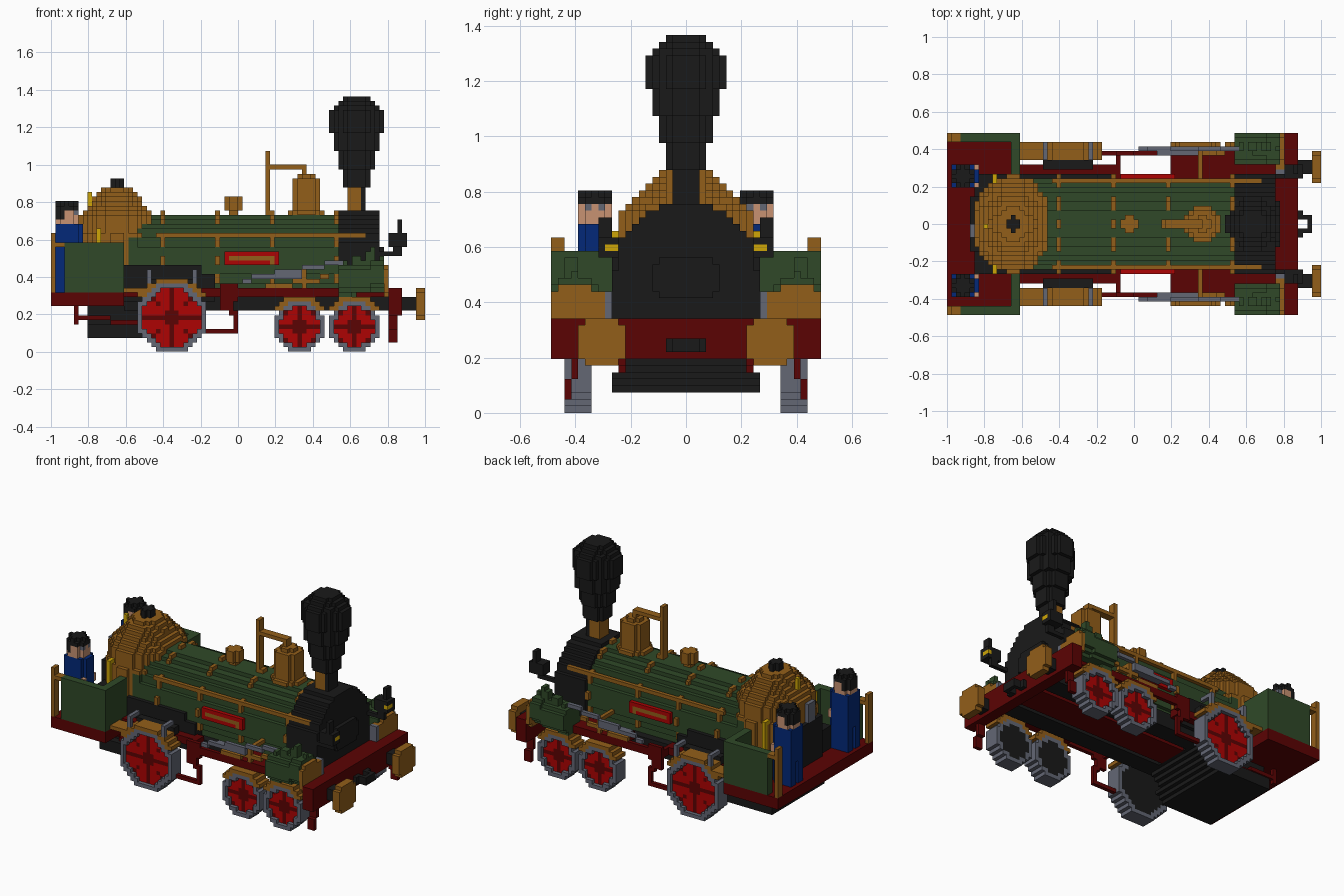
import bpy, bmesh
from math import hypot
from mathutils import Vector

cube = bpy.data.objects.get("Cube")
if cube:
    bpy.data.objects.remove(cube)

U = 2 / 82  # edge length of one block
COLOURS = {
    "black": (0.010, 0.010, 0.010), "green": (0.029, 0.066, 0.021),
    "brass": (0.29, 0.113, 0.010), "dark_red": (0.105, 0.001, 0.001),
    "red": (0.42, 0.001, 0.001), "grey": (0.125, 0.135, 0.175),
    "blue": (0.001, 0.022, 0.19), "skin": (0.58, 0.29, 0.17),
    "yellow": (0.62, 0.38, 0.002),
}
MATS = {}
for label, rgb in COLOURS.items():
    m = bpy.data.materials.new(label)
    m.use_nodes = True
    m.diffuse_color = (*rgb, 1)
    m.node_tree.nodes["Principled BSDF"].inputs["Base Color"].default_value = (*rgb, 1)
    MATS[label] = m

AXES = [Vector(a) for a in ((1, 0, 0), (0, 1, 0), (0, 0, 1))]


def blocks(name, box, colour, rule=None, mirror=False):
    """Fill a box with blocks; rule(x, y, z) gives a colour, True or False."""
    x0, x1, y0, y1, z0, z1 = box
    cells = {}
    for x in range(x0, x1):
        for y in range(y0, y1):
            for z in range(z0, z1):
                c = rule(x + .5, y + .5, z + .5) if rule else True
                if c:
                    c = colour if c is True else c
                    cells[x, y, z] = c
                    if mirror:
                        cells[x, -y - 1, z] = c
    names = sorted(set(cells.values()))
    bm = bmesh.new()
    verts = {}

    def vert(p):
        key = tuple(int(round(q)) for q in p)
        if key not in verts:
            verts[key] = bm.verts.new(Vector(key) * U)
        return verts[key]

    for cell, c in cells.items():
        for i in range(3):
            u, v = AXES[(i + 1) % 3], AXES[(i + 2) % 3]
            for s in (0, 1):
                near = list(cell)
                near[i] += 2 * s - 1
                if tuple(near) in cells:
                    continue
                p = Vector(cell) + AXES[i] * s
                ring = [p, p + u, p + u + v, p + v]
                f = bm.faces.new([vert(q) for q in (ring if s else ring[::-1])])
                f.material_index = names.index(c)
    mesh = bpy.data.meshes.new(name)
    bm.to_mesh(mesh)
    bm.free()
    for n in names:
        mesh.materials.append(MATS[n])
    bpy.context.collection.objects.link(bpy.data.objects.new(name, mesh))


def turned(name, cx, z0, steps, colour, squash=1.0, rule=None):
    """Upright stepped body on the centre line; steps are (height, radius)."""
    radii = [r for h, r in steps for _ in range(h)]
    w = int(max(radii) + 1)

    def inside(x, y, z):
        hit = hypot((x - cx) / squash, y) <= radii[int(z - z0)] + .1
        return hit and (rule(x, y, z) if rule else True)
    blocks(name, (int(cx) - w - 1, int(cx) + w + 1, -w, w, z0, z0 + len(radii)), colour, inside)


def tube(r, cy, cz):
    return lambda x, y, z: hypot(y - cy, z - cz) <= r + .1


# Boiler with bands, handrails and side plates
blocks("boiler", (-22, 22, -10, 10, 10, 30), "green", tube(10, 0, 20))
for i, bx in enumerate((-17, -5, 7, 21)):
    blocks(f"boiler_band_{i}", (bx, bx + 1, -11, 11, 15, 31), "brass",
           lambda x, y, z: 9.5 < hypot(y, z - 20) < 10.6)
blocks("handrail", (-18, 28, 9, 10, 25, 26), "brass", mirror=True)
blocks("side_plate", (-3, 9, 10, 11, 19, 22), "red",
       lambda x, y, z: "brass" if 20 < z < 21 and -2 < x < 8 else True, mirror=True)

# Smokebox, door and chimney
blocks("smokebox", (22, 31, -12, 12, 12, 31), "black",
       lambda x, y, z: hypot(y, z - 20) < 11.3 or (z < 18 and abs(y) < 11))
blocks("smokebox_door", (31, 32, -5, 5, 17, 23), "black",
       lambda x, y, z: hypot(y, (z - 20) * 1.5) < 5.2)
blocks("chimney_collar", (24, 28, -2, 2, 30, 36), "brass",
       lambda x, y, z: "black" if x > 27 else True)
turned("chimney", 26, 36, [(4, 3), (4, 4), (4, 5), (5, 6), (1, 5), (1, 4), (1, 3)], "black",
       rule=lambda x, y, z: abs(x - 26) + abs(y) < 7.6)

# Firebox, dome top and backhead
turned("firebox", -26.5, 15, [(11, 10.6), (4, 10), (1, 9), (1, 8), (1, 7), (1, 6), (1, 5), (1, 4)],
       "brass", .84, lambda x, y, z: "green" if z < 25 and x > -24 else True)
turned("firebox_cap", -26.5, 36, [(2, 1.5)], "black")
blocks("firebox_base", (-35, -5, -11, 11, 11, 19), "black",
       lambda x, y, z: x < -8 or z < 17)
blocks("ashpan", (-33, -11, -11, 11, 3, 11), "black",
       lambda x, y, z: x < -21 + z and (z < 6 or abs(y) < 9))
blocks("backhead", (-36, -34, -6, 6, 13, 24), "black")
blocks("gauge_pipe", (-36, -34, -3, 0, 24, 29), "grey")
blocks("whistle", (-33, -32, -1, 0, 28, 35), "yellow")
blocks("column", (-31, -30, 9, 11, 18, 27), "yellow", mirror=True)

# Steam dome, safety valve and steam pipe
turned("steam_dome", 15, 30, [(1, 4), (5, 3), (2, 3), (1, 2)], "brass")
turned("valve", -1, 30, [(1, 1), (3, 2)], "brass")
blocks("pipe_post", (6, 7, -1, 1, 30, 44), "brass")
blocks("pipe_arm", (7, 15, -1, 1, 40, 41), "brass")
blocks("pipe_drop", (14, 15, -1, 1, 38, 40), "brass")

# Frame, platforms and front beam
blocks("main_frame", (-25, 33, -10, 10, 9, 13), "black",
       lambda x, y, z: "dark_red" if abs(y) < 4 else z > 10 or abs(y) > 5)
blocks("rear_platform", (-25, -3, 10, 13, 12, 14), "dark_red", mirror=True)
blocks("rear_strip", (-20, -9, 12, 14, 14, 16), "black", mirror=True)
blocks("front_platform", (8, 33, 10, 16, 12, 14), "dark_red", mirror=True)
blocks("side_rail", (-3, 8, 15, 16, 12, 14), "dark_red", mirror=True)
blocks("rail_end", (-4, -3, 10, 16, 12, 14), "dark_red", mirror=True)
blocks("front_deck", (31, 36, -14, 14, 13, 14), "dark_red")
blocks("front_beam", (33, 36, -20, 20, 8, 14), "dark_red")
blocks("guard_iron", (33, 35, 16, 18, 2, 8), "dark_red",
       lambda x, y, z: (y > 17) == (z < 5), mirror=True)
blocks("buffer_stem", (36, 39, 11, 14, 9, 12), "black", mirror=True)
blocks("buffer_plate", (39, 41, 9, 16, 7, 14), "brass", tube(3.6, 12.5, 10.5), mirror=True)
blocks("coupling", (36, 39, -2, 2, 9, 11), "black",
       lambda x, y, z: x > 38 or abs(y) > 1)
blocks("coupling_plate", (36, 37, -3, 3, 9, 11), "black", lambda x, y, z: abs(y) > 2)

# Lanterns on brackets
blocks("lantern", (33, 37, 10, 13, 23, 26), "black",
       lambda x, y, z: "yellow" if x > 36 and y < 12 and 24 < z < 25 else True, mirror=True)
blocks("lantern_spike", (35, 36, 11, 13, 26, 29), "black", mirror=True)
blocks("lantern_bracket", (30, 36, 10, 11, 21, 23), "black",
       lambda x, y, z: z < 22 or x > 34, mirror=True)


# Wheels with spokes, and curved guards above them
def wheel(name, cx, r, guard_from):
    def rule(x, y, z):
        dx, dz = abs(x - cx), abs(z - r)
        d = hypot(dx, dz)
        if d > r + .15:
            return False
        if d > r - 1.15:
            return "grey"
        if y < 16:
            return "black"
        spoke = min(dx, dz) < .6 or (abs(dx - dz) < .6 and d > 3.5) or d < 1.6
        return y < 17 and ("dark_red" if spoke else "red")
    blocks(name, (int(cx - r), int(cx + r), 14, 18, 0, int(2 * r)), "red", rule, mirror=True)
    blocks(name + "_guard", (int(cx - r) - 2, int(cx + r) + 2, 14, 18, guard_from, int(2 * r) + 2),
           "brass", lambda x, y, z: r + .15 < hypot(x - cx, z - r) < r + 1.3, mirror=True)


wheel("driving_wheel", -14.5, 7.5, 12)
wheel("middle_wheel", 13.5, 5.5, 9)
wheel("leading_wheel", 25.5, 5.5, 9)
blocks("guard_tail", (-25, -21, 14, 18, 13, 14), "brass", mirror=True)
for i, gx in enumerate((-20, -10)):
    blocks(f"guard_bracket_{i}", (gx, gx + 1, 14, 18, 14, 18), "grey",
           lambda x, y, z: y > 17 or z > 17, mirror=True)


# Inclined cylinders with valve steps, rods and brackets
def cylinder_rule(x, y, z):
    if x > 32:
        return hypot(y - 16.5, z - 15.5) < 3.7 and "brass"
    return hypot(y - 16.5, z - 15.5 - (x - 22) * .15) < 3.6


blocks("cylinder", (22, 33, 13, 20, 12, 21), "green", cylinder_rule, mirror=True)
blocks("valve_steps", (23, 31, 16, 18, 18, 23), "green",
       lambda x, y, z: z < 20 + (x - 22) // 2.5 and int(x) % 3 > 0, mirror=True)
blocks("cylinder_bracket", (31, 33, 11, 14, 14, 18), "brass",
       lambda x, y, z: "grey" if y > 13 or y < 12 else True, mirror=True)
blocks("piston_rod", (1, 24, 16, 17, 14, 22), "grey",
       lambda x, y, z: int(z) == int(15.5 + x * .18), mirror=True)
blocks("valve_rod", (0, 20, 15, 16, 13, 17), "brass",
       lambda x, y, z: int(z) == int(13 + x * .17), mirror=True)
blocks("crosshead", (5, 14, 15, 17, 16, 17), "grey", mirror=True)
blocks("cross_pipe", (14, 15, 10, 16, 14, 18), "brass",
       lambda x, y, z: z > 17 or y > 15, mirror=True)
blocks("hanger", (-4, 0, 15, 16, 9, 15), "dark_red",
       lambda x, y, z: z > 11 or x < -1, mirror=True)
blocks("pump_pipe", (-8, 0, 15, 16, 4, 9), "dark_red",
       lambda x, y, z: z < 5 or x > -1 or (x > -2 and z > 8), mirror=True)
blocks("rear_pipe", (-36, -21, 9, 10, 6, 11), "dark_red",
       lambda x, y, z: x < -35 or int(z) == (7 if x < -28 else 6), mirror=True)

# Cab floor, walls and rear posts
blocks("cab_floor", (-41, -25, -20, 20, 10, 13), "dark_red")
blocks("cab_side", (-38, -25, 18, 20, 11, 24), "green", mirror=True)
blocks("cab_front", (-27, -25, 10, 18, 11, 24), "green", mirror=True)
blocks("cab_post", (-41, -40, 18, 20, 13, 26), "brass", mirror=True)
blocks("cab_rail", (-41, -38, 18, 20, 23, 24), "brass", mirror=True)


# Crew
def crew(name, cx, cy):
    def taper(x, y, limit):
        return abs(x - cx) + abs(y - cy) < limit

    def head(x, y, z):
        if z > 32:
            return taper(x, y, 2.6) and "black"
        if not taper(x, y, 3.6):
            return False
        if z > 31 or (x < cx - .6 and z > 29):
            return "black"
        return "grey" if x > cx + 1.6 and 30 < z < 31 and abs(y - cy) > .6 else True

    bx, by = int(cx - .5), int(cy - .5)
    blocks(name + "_body", (bx - 2, bx + 4, by - 2, by + 3, 13, 28), "blue",
           lambda x, y, z: taper(x, y, 4.1) and (z > 19 or abs(y - cy) > .6))
    blocks(name + "_head", (bx - 2, bx + 3, by - 2, by + 3, 28, 33), "skin", head)
    blocks(name + "_hands", (bx + 3, bx + 4, by - 2, by + 3, 21, 23), "skin",
           lambda x, y, z: abs(y - cy) > 1.6)


crew("driver", -37.5, 10.5)
crew("stoker", -37.5, -13.5)
